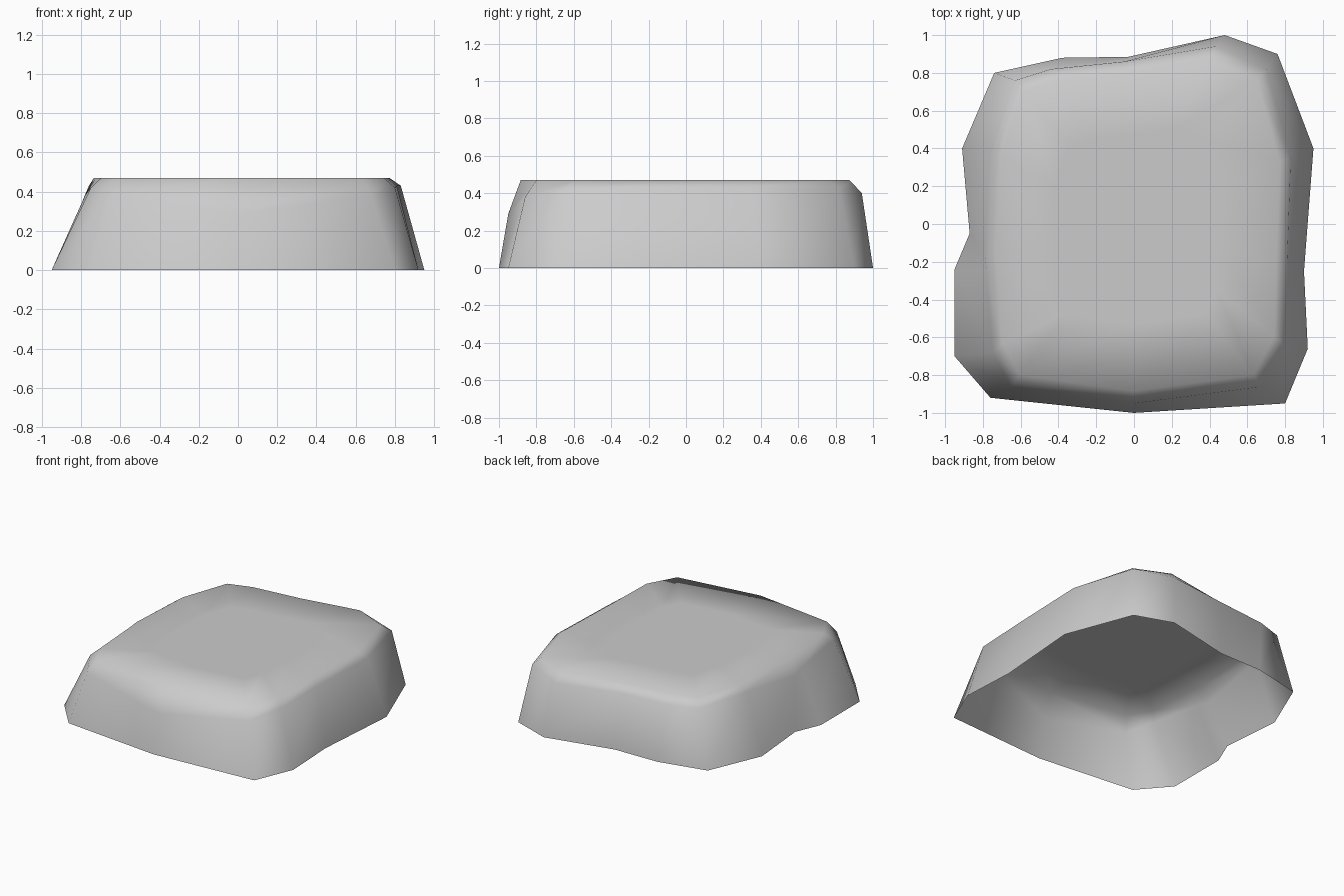
import bpy
import bmesh
import math

cube = bpy.data.objects.get("Cube")
if cube:
    bpy.data.objects.remove(cube, do_unlink=True)

# One stone-grey material
stone = bpy.data.materials.new("stone grey")
stone.use_nodes = True
GREY = (0.6, 0.6, 0.6, 1)
stone.diffuse_color = GREY
stone.node_tree.nodes["Principled BSDF"].inputs["Base Color"].default_value = GREY

# Irregular ground outline, counter-clockwise from the front right corner
base = [(-.95, -.70), (-.76, -.92), (0, -1), (.80, -.95), (.92, -.66),
        (.90, -.25), (.95, .40), (.76, .90), (.48, 1), (-.03, .885),
        (-.38, .88), (-.74, .80), (-.91, .40), (-.87, -.05), (-.95, -.24)]

# Worn shoulder where the sides turn in towards the top
shoulder = [(-.75, -.68, .42), (-.65, -.86, .38), (0, -.95, .29),
            (.68, -.86, .38), (.80, -.64, .42), (.81, -.22, .43),
            (.83, .35, .43), (.70, .82, .42), (.43, .94, .40),
            (-.05, .86, .42), (-.44, .82, .42), (-.63, .76, .42),
            (-.76, .38, .43), (-.79, -.16, .36), (-.78, -.25, .38)]

TOP = 0.47


def ring(bm, points):
    return [bm.verts.new(p) for p in points]


def bridge(bm, low, high):
    for i in range(len(low)):
        j = (i + 1) % len(low)
        bm.faces.new((low[i], low[j], high[j], high[i]))


def shrink(points, scale):
    return [(x * scale, y * scale, TOP) for x, y, *_ in points]


# Open-bottomed slab: side wall, chamfer, nearly flat top
bm = bmesh.new()
rings = [ring(bm, [(x, y, 0) for x, y in base]),
         ring(bm, shoulder),
         ring(bm, shrink(shoulder, .93)),
         ring(bm, shrink(shoulder, .55))]
for low, high in zip(rings, rings[1:]):
    bridge(bm, low, high)
bm.faces.new(rings[-1])
for face in bm.faces:
    face.smooth = True
mesh = bpy.data.meshes.new("stone_slab")
bm.to_mesh(mesh)
bm.free()
mesh.materials.append(stone)
slab = bpy.data.objects.new("stone_slab", mesh)
bpy.context.collection.objects.link(slab)
